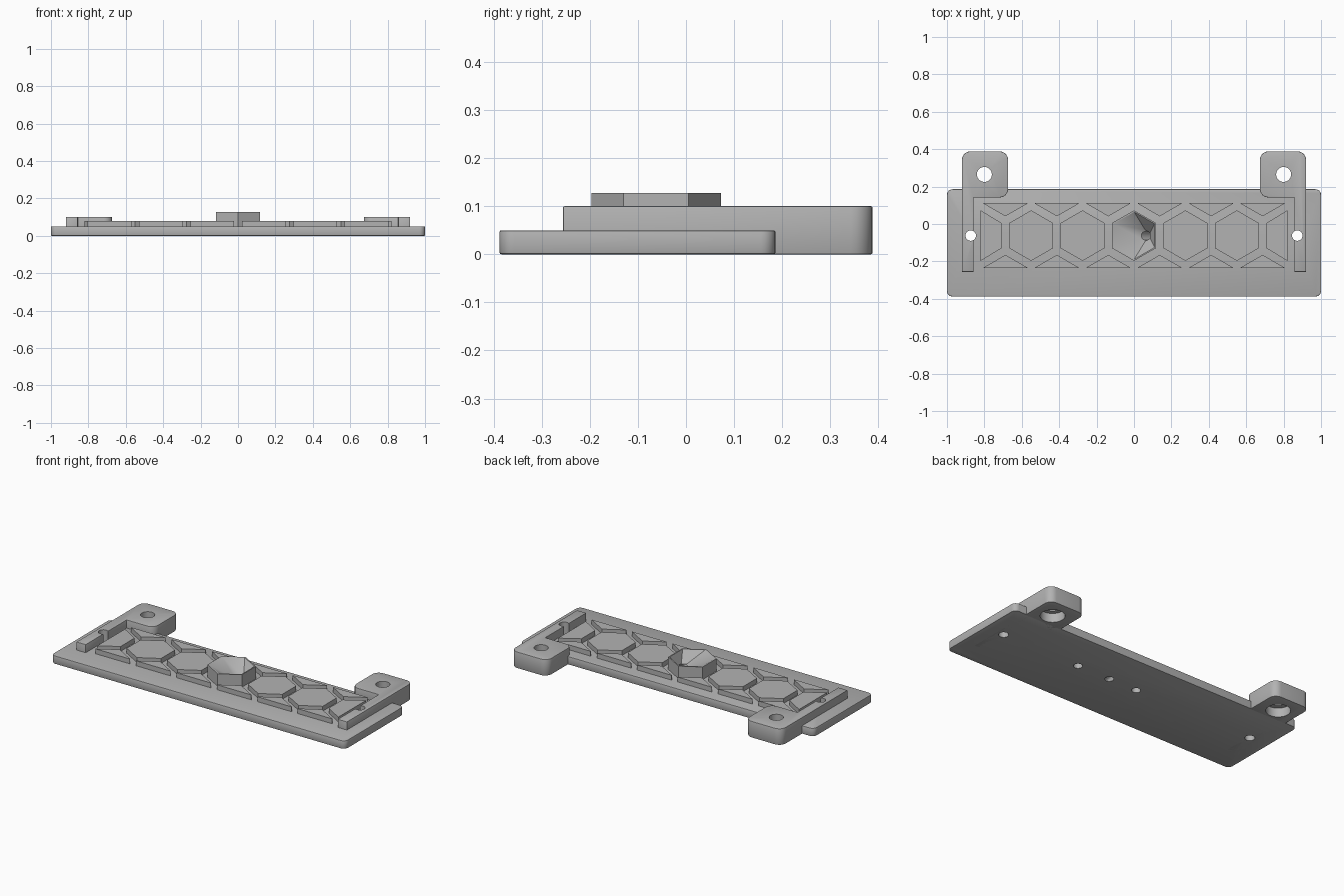
import bpy, bmesh, math
from mathutils import Vector

cube = bpy.data.objects.get("Cube")
if cube:
    bpy.data.objects.remove(cube, do_unlink=True)

grey = bpy.data.materials.new("plastic grey")
grey.use_nodes = True
grey.diffuse_color = (0.45, 0.45, 0.45, 1)
grey.node_tree.nodes["Principled BSDF"].inputs["Base Color"].default_value = (0.45, 0.45, 0.45, 1)

MID_Y = -0.062       # centre line of the tile pattern
HEX_R = 0.135        # tile corner radius
PITCH = 0.275        # tile spacing


def make_object(name, bm):
    bmesh.ops.recalc_face_normals(bm, faces=bm.faces)
    mesh = bpy.data.meshes.new(name)
    bm.to_mesh(mesh)
    bm.free()
    mesh.materials.append(grey)
    obj = bpy.data.objects.new(name, mesh)
    bpy.context.collection.objects.link(obj)
    return obj


def loft(bm, rings):
    """Closed solid through rings of equal point count."""
    loops = [[bm.verts.new(p) for p in ring] for ring in rings]
    n = len(loops[0])
    for a, b in zip(loops, loops[1:]):
        for i in range(n):
            j = (i + 1) % n
            bm.faces.new((a[i], a[j], b[j], b[i]))
    bm.faces.new(loops[0])
    bm.faces.new(loops[-1])


def prism(bm, outline, z0, z1):
    loft(bm, [[(x, y, z) for x, y in outline] for z in (z0, z1)])


def circle(x, y, r, n=36):
    return [(x + r * math.cos(math.tau * i / n), y + r * math.sin(math.tau * i / n)) for i in range(n)]


def hexagon(x, y, r=HEX_R):
    return [(x + r * math.sin(math.pi * i / 3), y + r * math.cos(math.pi * i / 3)) for i in range(6)]


def rounded(corners, steps=6):
    """Outline from (x, y, radius) right-angle corners."""
    out = []
    for i, (x, y, r) in enumerate(corners):
        p = Vector((x, y))
        if r == 0:
            out.append((x, y))
            continue
        a = (Vector(corners[i - 1][:2]) - p).normalized() * r
        b = (Vector(corners[(i + 1) % len(corners)][:2]) - p).normalized() * r
        for k in range(steps + 1):
            t = math.pi / 2 * k / steps
            out.append(tuple(p + a * (1 - math.sin(t)) + b * (1 - math.cos(t))))
    return out


def finish(obj, bevel=0, cutters=()):
    if bevel:
        mod = obj.modifiers.new("edge", "BEVEL")
        mod.width, mod.segments = bevel, 2
        mod.limit_method, mod.angle_limit = "ANGLE", math.radians(50)
    for cutter in cutters:
        mod = obj.modifiers.new("cut", "BOOLEAN")
        mod.operation, mod.solver, mod.object = "DIFFERENCE", "EXACT", cutter
    bpy.ops.object.select_all(action="DESELECT")
    obj.select_set(True)
    bpy.context.view_layer.objects.active = obj
    for mod in list(obj.modifiers):
        bpy.ops.object.modifier_apply(modifier=mod.name)
    bpy.ops.object.shade_smooth_by_angle(angle=math.radians(28))


# Cutters: screw holes, counterbores and blind holes
bm = bmesh.new()
for s in (-1, 1):
    prism(bm, circle(s * 0.873, MID_Y, 0.028), -0.1, 0.2)
    prism(bm, circle(s * 0.8, 0.265, 0.068), -0.1, 0.055)
for x in (-0.067, 0.345):
    prism(bm, circle(x, MID_Y, 0.025), -0.1, 0.04)
hole_cutter = make_object("hole_cutter", bm)

bm = bmesh.new()
for s in (-1, 1):
    prism(bm, circle(s * 0.8, 0.265, 0.04), 0.03, 0.2)
ear_hole_cutter = make_object("ear_hole_cutter", bm)

# Cutter: six-sided funnel running into a slanted tube
bm = bmesh.new()
rim = [(x, y, 0.128) for x, y in hexagon(0, MID_Y, 0.128)]
throat = [(x, y, 0.06) for x, y in hexagon(0.06, MID_Y, 0.03)]
loft(bm, [throat, rim])
funnel_cutter = make_object("funnel_cutter", bm)
bm = bmesh.new()
loft(bm, [[(x, y, z) for x, y in circle(cx, MID_Y, 0.025, 24)]
          for cx, z in ((0.134, -0.01), (0.054, 0.07))])
tube_cutter = make_object("tube_cutter", bm)

# Base plate
bm = bmesh.new()
prism(bm, rounded([(-1, -0.388, 0.03), (1, -0.388, 0.03), (1, 0.186, 0.03), (-1, 0.186, 0.03)]), 0, 0.05)
base_plate = make_object("base_plate", bm)
finish(base_plate, 0.004, (hole_cutter, tube_cutter))

# Mounting brackets: an ear with a long arm, one on each side
for side, s in (("left", 1), ("right", -1)):
    corners = [(0.92, -0.256, 0), (0.92, 0.388, 0.045), (0.673, 0.388, 0.045),
               (0.673, 0.142, 0.045), (0.857, 0.142, 0), (0.857, -0.256, 0)]
    bm = bmesh.new()
    prism(bm, rounded([(s * x, y, r) for x, y, r in corners]), 0, 0.1)
    bracket = make_object(side + "_bracket", bm)
    finish(bracket, 0.003, (hole_cutter, ear_hole_cutter))

# Raised honeycomb tiles, trimmed to a rectangle
bm = bmesh.new()
row = PITCH * math.sqrt(3) / 2
centres = [(i * PITCH, MID_Y) for i in range(-3, 4) if i != 0]
centres += [((i + 0.5) * PITCH, MID_Y + s * row) for i in range(-3, 3) for s in (-1, 1)]
for cx, cy in centres:
    outline = [(max(-0.82, min(0.82, x)), max(MID_Y - 0.173, min(MID_Y + 0.173, y)))
               for x, y in hexagon(cx, cy)]
    prism(bm, outline, 0.045, 0.08)
finish(make_object("honeycomb_tiles", bm))

# Centre knob with the funnel
bm = bmesh.new()
prism(bm, hexagon(0, MID_Y), 0.045, 0.127)
finish(make_object("centre_funnel", bm), 0, (funnel_cutter, tube_cutter))

for cutter in (hole_cutter, ear_hole_cutter, funnel_cutter, tube_cutter):
    cutter.hide_render = True
    cutter.hide_set(True)
